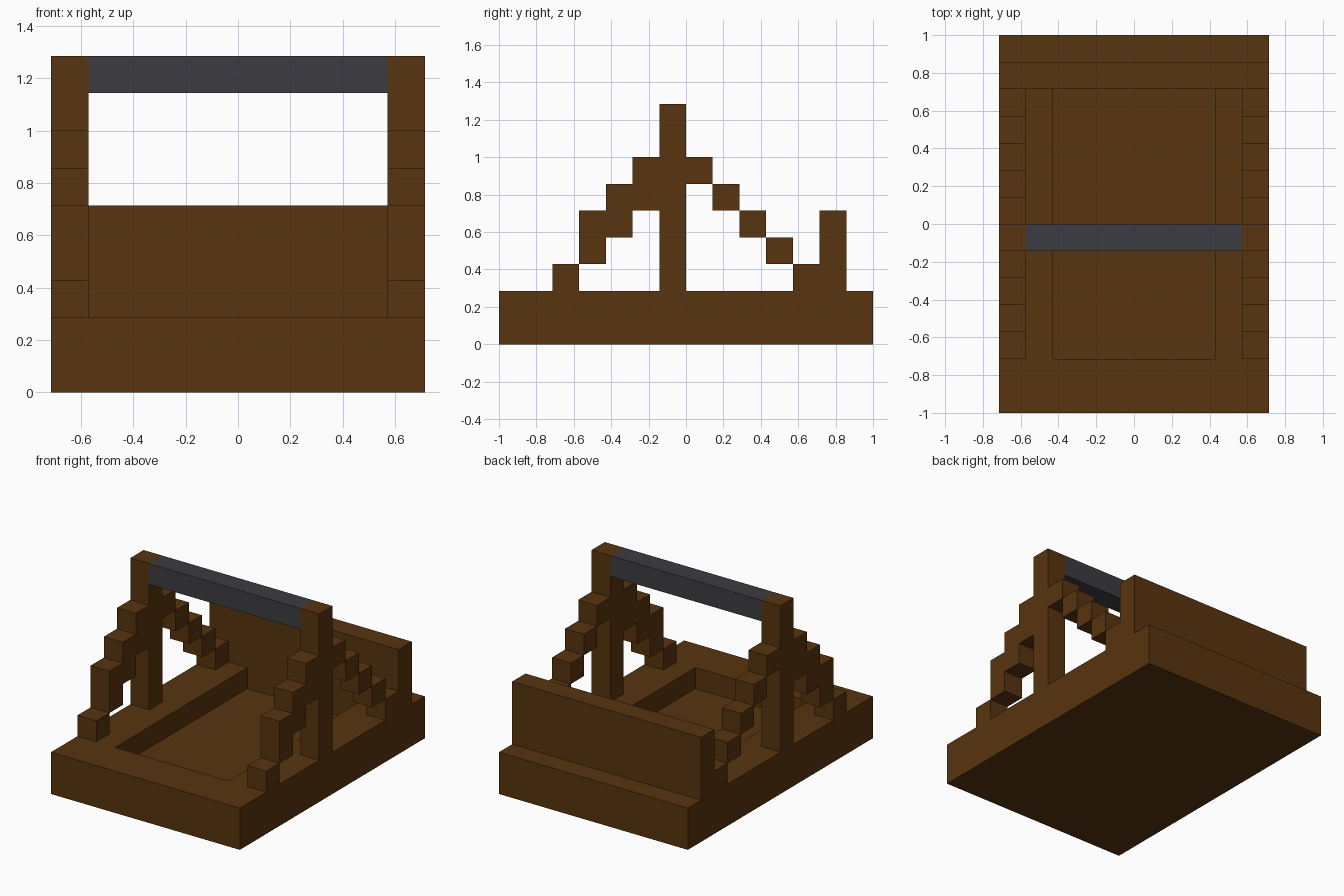
import bpy
import bmesh

U = 1 / 7  # one block of the grid the model is built on

if "Cube" in bpy.data.objects:
    bpy.data.objects.remove(bpy.data.objects["Cube"], do_unlink=True)


def make_material(name, colour):
    mat = bpy.data.materials.new(name)
    mat.use_nodes = True
    mat.diffuse_color = colour
    mat.node_tree.nodes["Principled BSDF"].inputs["Base Color"].default_value = colour
    return mat


wood = make_material("dark brown wood", (0.098, 0.034, 0.0045, 1))
iron = make_material("dark grey iron", (0.046, 0.044, 0.053, 1))


def finish(name, bm, mat):
    bmesh.ops.recalc_face_normals(bm, faces=bm.faces)
    mesh = bpy.data.meshes.new(name)
    bm.to_mesh(mesh)
    bm.free()
    mesh.materials.append(mat)
    obj = bpy.data.objects.new(name, mesh)
    bpy.context.collection.objects.link(obj)
    return obj


def extrude_profile(name, outline, x0, x1, mat):
    """Extrude a (y, z) outline, given in blocks, from x0 to x1."""
    bm = bmesh.new()
    face = bm.faces.new([bm.verts.new((x0 * U, y * U, z * U)) for y, z in outline])
    moved = bmesh.ops.extrude_face_region(bm, geom=[face], use_keep_orig=True)["geom"]
    verts = [v for v in moved if isinstance(v, bmesh.types.BMVert)]
    bmesh.ops.translate(bm, verts=verts, vec=((x1 - x0) * U, 0, 0))
    return finish(name, bm, mat)


def box(name, x, y, z, mat):
    outline = [(y[0], z[0]), (y[1], z[0]), (y[1], z[1]), (y[0], z[1])]
    return extrude_profile(name, outline, x[0], x[1], mat)


# Base slab with a shallow rectangular recess in its top
base = box("base", (-5, 5), (-7, 7), (0, 2), wood)
bm = bmesh.new()
bm.from_mesh(base.data)
top = max(bm.faces, key=lambda f: f.calc_center_median().z)
bmesh.ops.inset_region(bm, faces=[top], thickness=2 * U, use_even_offset=True)
walls = bmesh.ops.extrude_face_region(bm, geom=[top])["geom"]
floor = [v for v in walls if isinstance(v, bmesh.types.BMVert)]
if top.is_valid:
    bm.faces.remove(top)
bmesh.ops.translate(bm, verts=floor, vec=(0, 0, -U))
bm.to_mesh(base.data)
bm.free()

# Back wall and crossbar
box("back_wall", (-5, 5), (5, 6), (2, 5), wood)
box("crossbar", (-4, 4), (-1, 0), (8, 9), iron)

# Post joined to the thick stepped brace in front of it
post_outline = [(-1, 2), (0, 2), (0, 9), (-1, 9),
                (-1, 7), (-2, 7), (-2, 6), (-3, 6), (-3, 5), (-4, 5),
                (-4, 3), (-3, 3), (-3, 4), (-2, 4), (-2, 5), (-1, 5)]

for side, x in (("left", (4, 5)), ("right", (-5, -4))):
    extrude_profile(side + "_post_and_front_brace", post_outline, *x, wood)
    box(side + "_front_brace_foot", x, (-5, -4), (2, 3), wood)
    # Thin rear brace, a staircase of single blocks
    for i in range(5):
        box(f"{side}_rear_brace_block_{i + 1}", x, (i, i + 1), (6 - i, 7 - i), wood)
